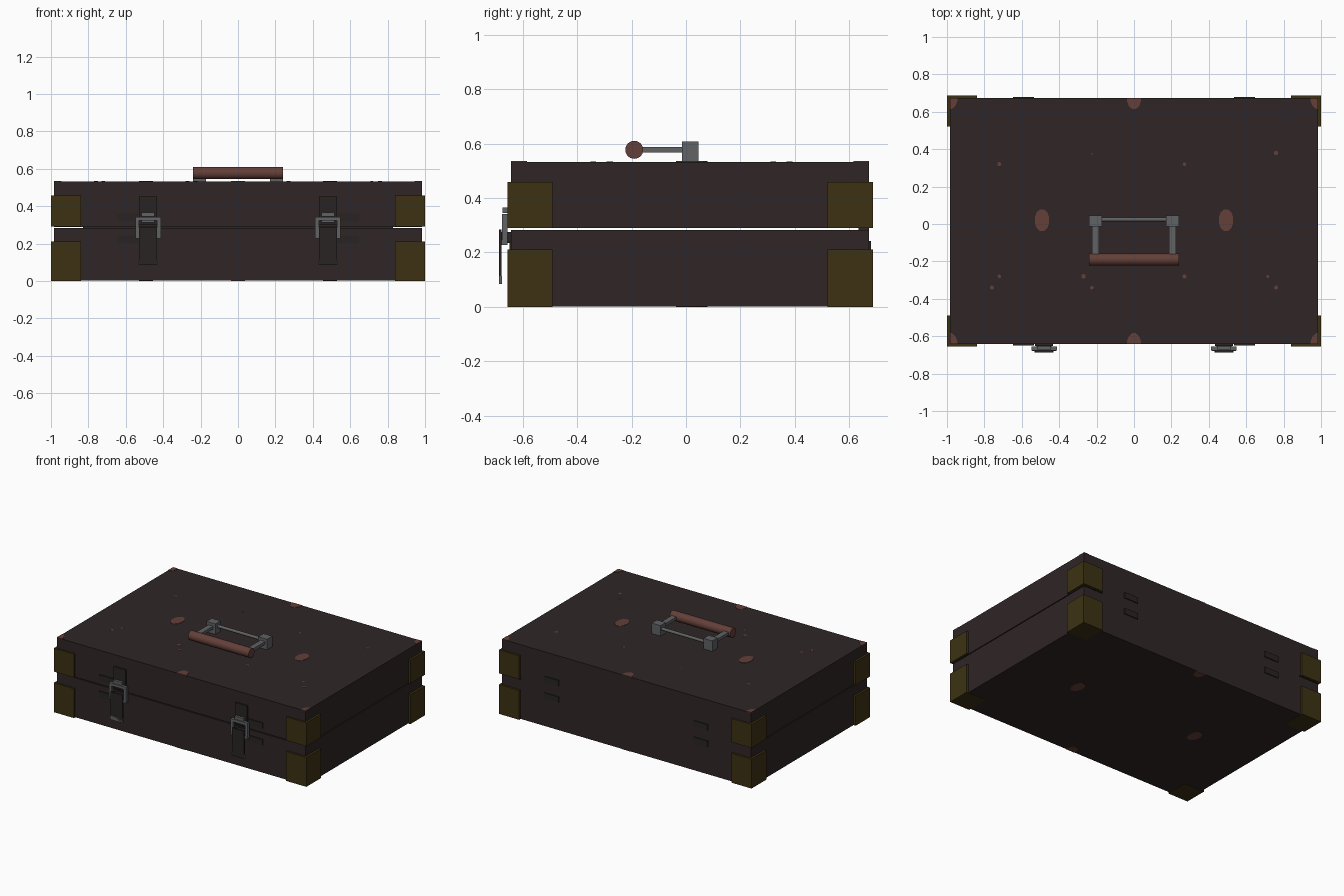
import bpy, bmesh, math
from mathutils import Matrix

if "Cube" in bpy.data.objects:
    bpy.data.objects.remove(bpy.data.objects["Cube"])

def mat(name, c):
    m = bpy.data.materials.new(name)
    m.diffuse_color = (*c, 1)
    m.use_nodes = True
    m.node_tree.nodes["Principled BSDF"].inputs["Base Color"].default_value = m.diffuse_color
    return m

LEATHER = mat("dark_leather", (0.029, 0.019, 0.019))
STRAP = mat("black_leather", (0.022, 0.017, 0.017))
BRASS = mat("aged_brass", (0.045, 0.031, 0.006))
STEEL = mat("dull_steel", (0.118, 0.122, 0.128))
TAN = mat("worn_tan", (0.125, 0.050, 0.040))

BX = 0.985                 # case half width
Y0, Y1 = -0.642, 0.673     # case front and back
YC = (Y0 + Y1) / 2
TOP = 0.533

def finish(name, bm, m):
    bmesh.ops.recalc_face_normals(bm, faces=bm.faces)
    me = bpy.data.meshes.new(name)
    bm.to_mesh(me)
    bm.free()
    me.materials.append(m)
    ob = bpy.data.objects.new(name, me)
    bpy.context.collection.objects.link(ob)
    return ob

def box(name, m, x, y, z):
    """Box from three (min, max) ranges."""
    bm = bmesh.new()
    bmesh.ops.create_cube(bm, size=1)
    for v in bm.verts:
        for i, r in enumerate((x, y, z)):
            v.co[i] = r[0] if v.co[i] < 0 else r[1]
    return finish(name, bm, m)

def rod_x(name, m, r, half, y, z, sides):
    """Cylinder lying along x."""
    bm = bmesh.new()
    bmesh.ops.create_cone(bm, cap_ends=True, segments=sides, radius1=r, radius2=r, depth=2 * half,
                          matrix=Matrix.Translation((0, y, z)) @ Matrix.Rotation(math.pi / 2, 4, 'Y'))
    for f in bm.faces:
        f.smooth = len(f.verts) == 4
    return finish(name, bm, m)

def patch(name, x, y, rx, ry, z0, z1, sides=12):
    """Thin worn spot, cut off at the edges of the case."""
    bm = bmesh.new()
    vs = []
    for i in range(sides):
        a = 2 * math.pi * (i + 0.5) / sides
        px = max(-BX, min(BX, x + rx * math.cos(a)))
        py = max(Y0, min(Y1, y + ry * math.sin(a)))
        if not any(abs(v.co.x - px) + abs(v.co.y - py) < 1e-5 for v in vs):
            vs.append(bm.verts.new((px, py, z0)))
    f = bm.faces.new(vs)
    ext = bmesh.ops.extrude_face_region(bm, geom=[f])
    for v in ext["geom"]:
        if isinstance(v, bmesh.types.BMVert):
            v.co.z = z1
    return finish(name, bm, TAN)

# Case halves with a narrow seam, closed at the back by a hinge strip
box("case_base", LEATHER, (-BX, BX), (Y0, Y1), (0.002, 0.283))
box("case_lid", LEATHER, (-BX, BX), (Y0, Y1), (0.289, TOP))
box("hinge_strip", LEATHER, (-0.83, 0.83), (0.633, Y1), (0.27, 0.30))

# Brass corner guards and small plates beside the seam
for s in (-1, 1):
    x = sorted((s * 0.84, s * 1.0))
    px = sorted((s * 0.535, s * 0.647))
    for end, ya, yb in (("front", -0.655, -0.49), ("back", 0.52, 0.687)):
        box(f"{end}_base_corner", BRASS, x, (ya, yb), (0, 0.21))
        box(f"{end}_lid_corner", BRASS, x, (ya, yb), (0.29, 0.458))
    for end, ya, yb in (("front", -0.649, Y0 + 0.01), ("back", Y1 - 0.01, 0.68)):
        box(f"{end}_base_plate", STRAP, px, (ya, yb), (0.20, 0.242))
        box(f"{end}_lid_plate", STRAP, px, (ya, yb), (0.318, 0.36))

# Latches
for s in (-1, 1):
    c = s * 0.481
    def across(h):
        return (c - h, c + h)
    box("latch_lid_plate", STRAP, across(0.047), (-0.653, -0.63), (0.30, 0.452))
    box("latch_hook", STEEL, across(0.035), (-0.664, -0.645), (0.312, 0.335))
    box("latch_hook_lip", STEEL, across(0.035), (-0.674, -0.656), (0.345, 0.366))
    box("latch_pivot", STRAP, across(0.04), (-0.68, -0.64), (0.235, 0.275))
    box("latch_lever", STRAP, across(0.047), (-0.687, -0.677), (0.085, 0.285))
    box("latch_lever_tab", STEEL, across(0.051), (-0.687, -0.675), (0.085, 0.113))
    # wire loop around hook and lever
    box("latch_loop_top", STEEL, across(0.067), (-0.676, -0.656), (0.322, 0.342))
    for t in (-1, 1):
        lx = c + t * 0.058
        box("latch_loop_side", STEEL, (lx - 0.010, lx + 0.010), (-0.676, -0.656), (0.228, 0.342))
        fx = c + t * 0.051
        box("latch_loop_foot", STEEL, (fx - 0.014, fx + 0.014), (-0.678, -0.656), (0.228, 0.246))

# Carrying handle folded to the front
for s in (-1, 1):
    box("handle_mount", STEEL, sorted((s * 0.17, s * 0.24)), (-0.014, 0.045), (TOP - 0.005, 0.608))
    box("handle_arm", STEEL, sorted((s * 0.187, s * 0.225)), (-0.18, 0.0), (0.567, 0.588))
rod_x("handle_axle", STEEL, 0.011, 0.2, 0.024, 0.577, 12)
rod_x("handle_grip", TAN, 0.033, 0.24, -0.19, 0.577, 24)

# Worn spots on top and underside
for side, z0, z1 in (("top", TOP - 0.002, TOP + 0.002), ("under", 0.0, 0.004)):
    for s in (-1, 1):
        patch(f"{side}_wear", s * 0.492, YC + 0.005, 0.04, 0.06, z0, z1)
        patch(f"{side}_edge_wear", 0, YC + s * (Y1 - YC), 0.039, 0.06, z0, z1)
        if side == "top":
            for t in (-1, 1):
                patch("corner_wear", s * BX, YC + t * (Y1 - YC), 0.042, 0.06, z0, z1)

# Small flecks on the lid
for x, y, r in ((-0.72, 0.32, 0.011), (-0.225, 0.375, 0.004), (0.27, 0.32, 0.010), (0.76, 0.38, 0.012),
                (-0.72, -0.28, 0.010), (-0.76, -0.34, 0.011), (-0.27, -0.28, 0.013), (-0.225, -0.34, 0.010),
                (0.27, -0.28, 0.011), (0.715, -0.28, 0.008), (0.76, -0.34, 0.011)):
    patch("lid_fleck", x, y, r, r, TOP - 0.002, TOP + 0.001, 8)
